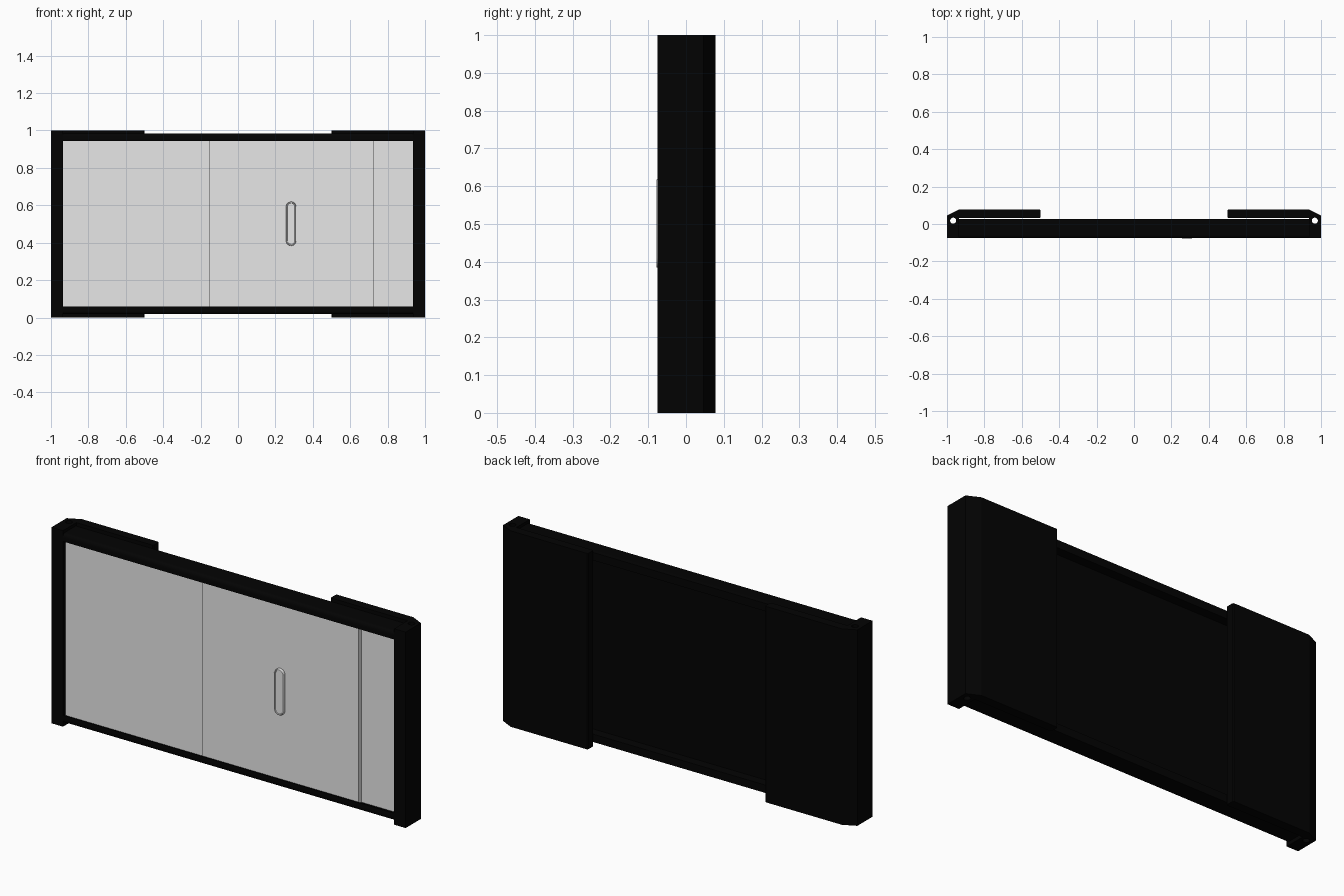
import bpy, bmesh, math

cube = bpy.data.objects.get("Cube")
if cube:
    bpy.data.objects.remove(cube)


def material(name, value):
    m = bpy.data.materials.new(name)
    m.use_nodes = True
    m.diffuse_color = (value, value, value, 1)
    m.node_tree.nodes["Principled BSDF"].inputs["Base Color"].default_value = m.diffuse_color
    return m


black = material("matte_black", 0.0008)
grey = material("light_grey", 0.8)

FRONT, BACK = -0.076, 0.027    # depth of the casing
INNER = 0.935                  # half width of the opening
MIDDLE = 0.5015                # height of the opening's centre
OPEN, OUTER = 0.4435, 0.4835   # half heights of the opening and the casing
SEAT = OPEN + 0.012            # half height of the groove holding the doors
WALL = -0.02                   # depth of the recessed back


def finish(name, bm, mat):
    bmesh.ops.recalc_face_normals(bm, faces=bm.faces)
    mesh = bpy.data.meshes.new(name)
    bm.to_mesh(mesh)
    bm.free()
    mesh.materials.append(mat)
    ob = bpy.data.objects.new(name, mesh)
    bpy.context.collection.objects.link(ob)
    return ob


def smooth(ob):
    bpy.ops.object.select_all(action='DESELECT')
    bpy.context.view_layer.objects.active = ob
    ob.select_set(True)
    bpy.ops.object.shade_smooth_by_angle(angle=math.radians(20))


def panel(name, x, y, half, mat):
    bm = bmesh.new()
    bmesh.ops.create_cube(bm, size=1)
    limits = (x, y, (MIDDLE - half, MIDDLE + half))
    for v in bm.verts:
        v.co = [r[0] if c < 0 else r[1] for c, r in zip(v.co, limits)]
    return finish(name, bm, mat)


def prism(name, rings, offset, mat):
    """Fill closed rings of points, holes included, and extrude by offset."""
    bm = bmesh.new()
    edges = []
    for ring in rings:
        verts = [bm.verts.new(p) for p in ring]
        edges += [bm.edges.new(pair) for pair in zip(verts, verts[1:] + verts[:1])]
    bmesh.ops.triangle_fill(bm, edges=edges, use_beauty=True)
    end = bmesh.ops.extrude_face_region(bm, geom=bm.faces[:], use_keep_orig=True)["geom"]
    bmesh.ops.translate(bm, vec=offset,
                        verts=[g for g in end if isinstance(g, bmesh.types.BMVert)])
    return finish(name, bm, mat)


# End brackets: chamfered post with a pin hole and a flap folded behind
outline = [(1, FRONT), (1, 0.046), (INNER, 0.078), (0.505, 0.078), (0.5, 0.073),
           (0.5, 0.037), (0.505, 0.032), (INNER, 0.032), (INNER, FRONT)]
hole = [(0.967 + 0.016 * math.cos(i * math.pi / 12),
         0.018 + 0.016 * math.sin(i * math.pi / 12)) for i in range(24)]
for name, side in (("left_bracket", 1), ("right_bracket", -1)):
    rings = [[(side * x, y, 0) for x, y in ring] for ring in (outline, hole)]
    smooth(prism(name, rings, (0, 0, 1), black))

# Casing rails: rounded outer front edge and a groove for the doors
ROUND = 0.018
arc = [(FRONT + ROUND * (1 - math.cos(i * math.pi / 12)),
        OUTER - ROUND * (1 - math.sin(i * math.pi / 12))) for i in range(7)]
section = [(FRONT, OPEN)] + arc + [(BACK, OUTER), (BACK, OPEN), (WALL, OPEN),
                                   (WALL, SEAT), (FRONT + 0.006, SEAT), (FRONT + 0.006, OPEN)]
for name, side in (("top_rail", 1), ("bottom_rail", -1)):
    ring = [(-INNER, y, MIDDLE + side * h) for y, h in section]
    smooth(prism(name, [ring], (2 * INNER, 0, 0), black))

# Recessed back
panel("back_panel", (-INNER, INNER), (WALL - 0.008, WALL), SEAT, black)

# Sliding front doors, the middle one standing ahead of its neighbours
DOOR = FRONT + 0.012
panel("right_door", (-INNER, -0.155), (DOOR + 0.01, WALL - 0.009), SEAT, grey)
panel("sliding_door", (-0.155, 0.726), (DOOR, WALL - 0.012), SEAT, grey)
panel("rear_door", (0.726, INNER), (DOOR + 0.022, WALL - 0.009), SEAT, grey)

# Pill-shaped pull with a raised rim and shallow cup
STRAIGHT = 0.091
bm = bmesh.new()
previous = None
for radius, y in ((0.027, DOOR), (0.027, -0.075), (0.025, -0.078),
                  (0.021, -0.078), (0.019, -0.075)):
    ring = []
    for end, start in ((1, 0), (-1, math.pi)):
        for i in range(13):
            a = start + i * math.pi / 12
            ring.append(bm.verts.new((0.284 + radius * math.cos(a), y,
                                      MIDDLE + end * STRAIGHT + radius * math.sin(a))))
    if previous:
        for i in range(len(ring)):
            bm.faces.new((previous[i - 1], previous[i], ring[i], ring[i - 1]))
    previous = ring
bm.faces.new(previous)
# The open end sits against the door, so close it for consistent normals
bmesh.ops.holes_fill(bm, edges=[e for e in bm.edges if e.is_boundary])
smooth(finish("door_pull", bm, grey))
